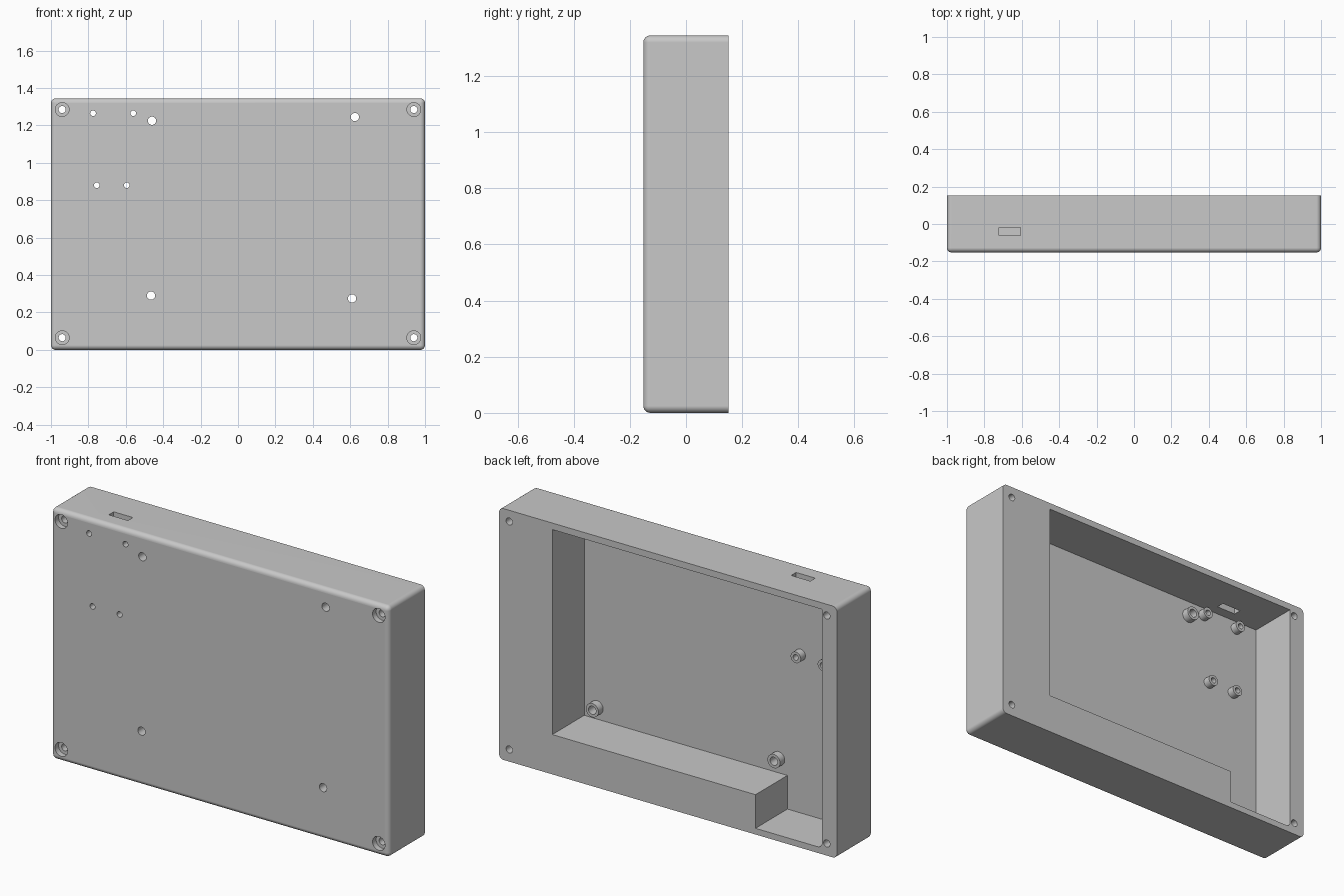
import bpy, bmesh, math
from mathutils import Matrix, Vector

cube = bpy.data.objects.get("Cube")
if cube:
    bpy.data.objects.remove(cube, do_unlink=True)

FRONT, BACK, FLOOR, HEIGHT = -0.152, 0.152, -0.118, 1.345

grey = bpy.data.materials.new("light grey plastic")
grey.use_nodes = True
colour = (0.58, 0.58, 0.58, 1)
grey.diffuse_color = colour
grey.node_tree.nodes["Principled BSDF"].inputs["Base Color"].default_value = colour


def make(name, bm):
    bmesh.ops.recalc_face_normals(bm, faces=bm.faces)
    mesh = bpy.data.meshes.new(name)
    bm.to_mesh(mesh)
    bm.free()
    mesh.materials.append(grey)
    obj = bpy.data.objects.new(name, mesh)
    bpy.context.scene.collection.objects.link(obj)
    return obj


def box(name, low, high, round_edges=0):
    bm = bmesh.new()
    low, high = Vector(low), Vector(high)
    size = high - low
    bmesh.ops.create_cube(bm, size=1, matrix=Matrix.Translation((low + high) / 2)
                          @ Matrix.Diagonal((*size, 1)))
    if round_edges:
        # the open rear rim stays crisp
        edges = [e for e in bm.edges if min(v.co.y for v in e.verts) < high.y - 0.01]
        bmesh.ops.bevel(bm, geom=edges, offset=round_edges, segments=6,
                        profile=0.5, affect='EDGES')
    return make(name, bm)


def cylinder(name, x, z, radius, y0, y1):
    bm = bmesh.new()
    place = Matrix.Translation((x, (y0 + y1) / 2, z)) @ Matrix.Rotation(math.pi / 2, 4, 'X')
    bmesh.ops.create_cone(bm, cap_ends=True, segments=32, radius1=radius,
                          radius2=radius, depth=y1 - y0, matrix=place)
    return make(name, bm)


def prism(name, outline, y0, y1):
    bm = bmesh.new()
    face = bm.faces.new([bm.verts.new((x, y0, z)) for x, z in outline])
    grown = bmesh.ops.extrude_face_region(bm, geom=[face])["geom"]
    bmesh.ops.translate(bm, vec=(0, y1 - y0, 0),
                        verts=[g for g in grown if isinstance(g, bmesh.types.BMVert)])
    return make(name, bm)


def combine(target, tool, operation='DIFFERENCE'):
    tool.hide_render = True
    mod = target.modifiers.new("combine", 'BOOLEAN')
    mod.operation, mod.solver, mod.object = operation, 'EXACT', tool
    bpy.context.view_layer.objects.active = target
    bpy.ops.object.modifier_apply(modifier=mod.name)
    bpy.data.objects.remove(tool, do_unlink=True)


# Enclosure shell with a rounded front
case = box("enclosure_case", (-1, FRONT, 0), (1, BACK, HEIGHT), 0.025)

# Stepped pocket, open at the back, with one rounded lower corner
left, right, low, high, r = 0.685, -0.911, 0.033, 1.31, 0.025
corner = [(right + r - r * math.sin(a), low + r - r * math.cos(a))
          for a in (i * math.pi / 12 for i in range(7))]
outline = [(left, high), (left, 0.213), (-0.518, 0.213), (-0.518, low)] + corner + [(right, high)]
combine(case, prism("pocket_cutter", outline, FLOOR, BACK + 0.05))

# Standoffs on the pocket floor, each with a through hole
large = [(-0.46, 1.225), (0.625, 1.245), (-0.465, 0.29), (0.61, 0.275)]
small = [(-0.775, 1.265), (-0.56, 1.265), (-0.755, 0.88), (-0.595, 0.88)]
for points, outer, inner in ((large, 0.037, 0.022), (small, 0.03, 0.015)):
    for x, z in points:
        combine(case, cylinder("standoff", x, z, outer, FLOOR - 0.01, FLOOR + 0.04), 'UNION')
        combine(case, cylinder("standoff_hole", x, z, inner, FRONT - 0.05, FLOOR + 0.1))

# Counterbored screw holes in the corners
for x in (-0.94, 0.94):
    for z in (0.065, 1.285):
        combine(case, cylinder("screw_hole", x, z, 0.019, FRONT - 0.05, BACK + 0.05))
        combine(case, cylinder("screw_recess", x, z, 0.037, FRONT - 0.05, FRONT + 0.03))

# Port slot through the top wall
combine(case, box("port_cutter", (-0.722, -0.062, high - 0.03), (-0.608, -0.02, HEIGHT + 0.05)))

# Smooth rounds, crisp edges
bpy.ops.object.select_all(action='DESELECT')
case.select_set(True)
bpy.context.view_layer.objects.active = case
bpy.ops.object.shade_smooth_by_angle(angle=math.radians(30))
normals = case.modifiers.new("even_normals", 'WEIGHTED_NORMAL')
normals.keep_sharp = True
